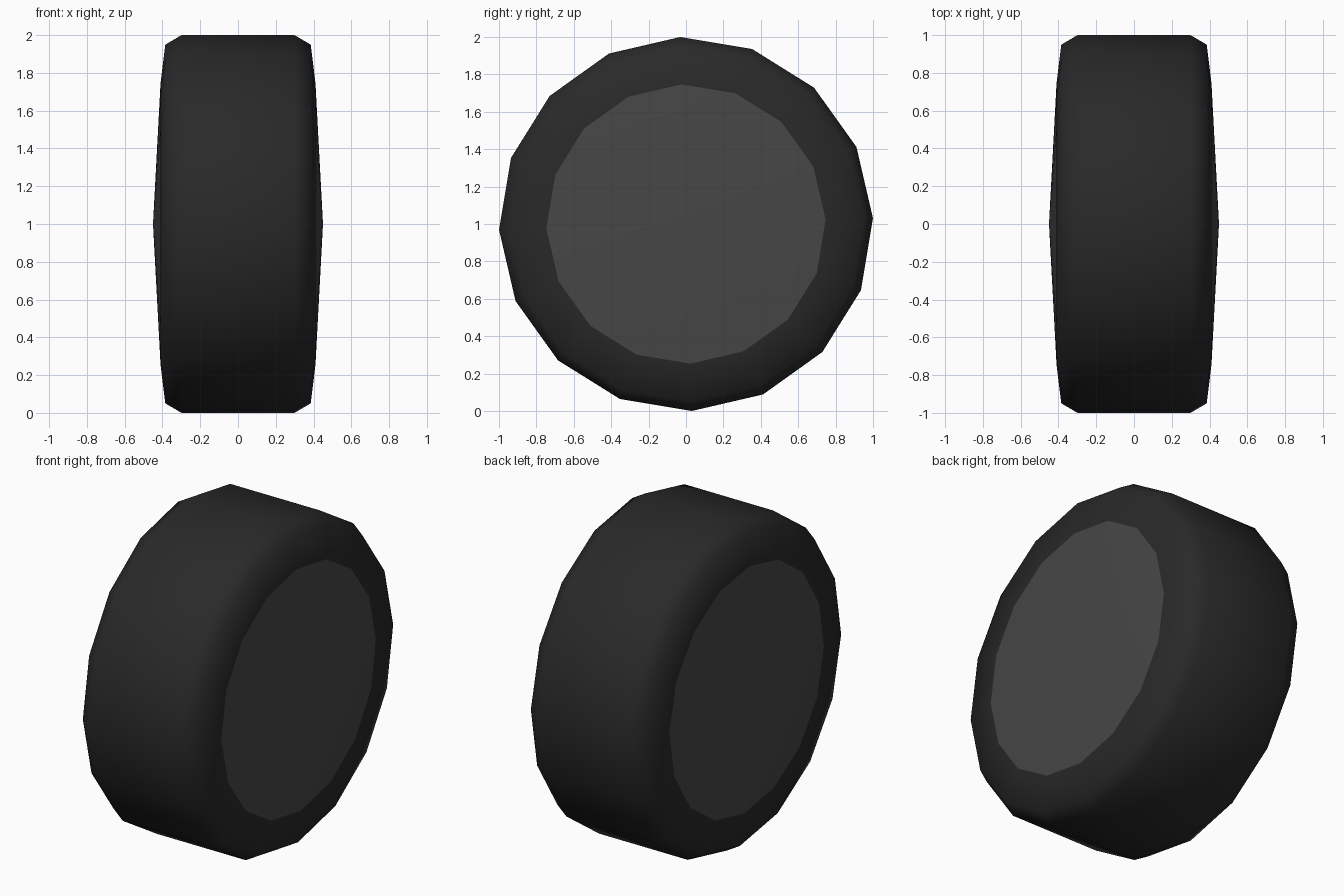
import bpy, bmesh, math

if "Cube" in bpy.data.objects:
    bpy.data.objects.remove(bpy.data.objects["Cube"])

SIDES = 16
TWIST = math.radians(1.8)
CENTRE_Z = 1.0


def material(name, value):
    m = bpy.data.materials.new(name)
    m.diffuse_color = (value, value, value, 1)
    m.use_nodes = True
    m.node_tree.nodes["Principled BSDF"].inputs["Base Color"].default_value = m.diffuse_color
    return m


def ring(bm, x, r):
    steps = [TWIST + 2 * math.pi * i / SIDES for i in range(SIDES)]
    return [bm.verts.new((x, r * math.cos(a), r * math.sin(a))) for a in steps]


def finish(bm, name, mat):
    bmesh.ops.recalc_face_normals(bm, faces=bm.faces)
    for f in bm.faces:
        f.smooth = True
    mesh = bpy.data.meshes.new(name)
    bm.to_mesh(mesh)
    bm.free()
    mesh.materials.append(mat)
    obj = bpy.data.objects.new(name, mesh)
    obj.location.z = CENTRE_Z
    bpy.context.collection.objects.link(obj)
    return obj


rubber = material("rubber", 0.022)
metal = material("hub_grey", 0.062)

# Tyre: half profile (x, radius) mirrored across the wheel and revolved
half = [(0.41, 0.747), (0.385, 0.95), (0.30, 1.0)]
profile = half + [(-x, r) for x, r in reversed(half)]
bm = bmesh.new()
rings = [ring(bm, x, r) for x, r in profile]
for a, b in zip(rings, rings[1:]):
    for i in range(SIDES):
        j = (i + 1) % SIDES
        bm.faces.new((a[i], a[j], b[j], b[i]))
finish(bm, "tyre", rubber)

# Hub discs: shallow cones closing both sides, wound to face outwards
for name, s in (("hub_disc_right", 1), ("hub_disc_left", -1)):
    bm = bmesh.new()
    rim = ring(bm, 0.41 * s, 0.747)
    tip = bm.verts.new((0.45 * s, 0, 0))
    for i in range(SIDES):
        j = (i + 1) % SIDES
        tri = (rim[i], rim[j], tip)
        bm.faces.new(tri if s > 0 else tri[::-1])
    disc = finish(bm, name, metal)
    # Ensure the open disc's normals point away from the wheel
    if disc.data.polygons[0].normal.x * s < 0:
        disc.data.flip_normals()
